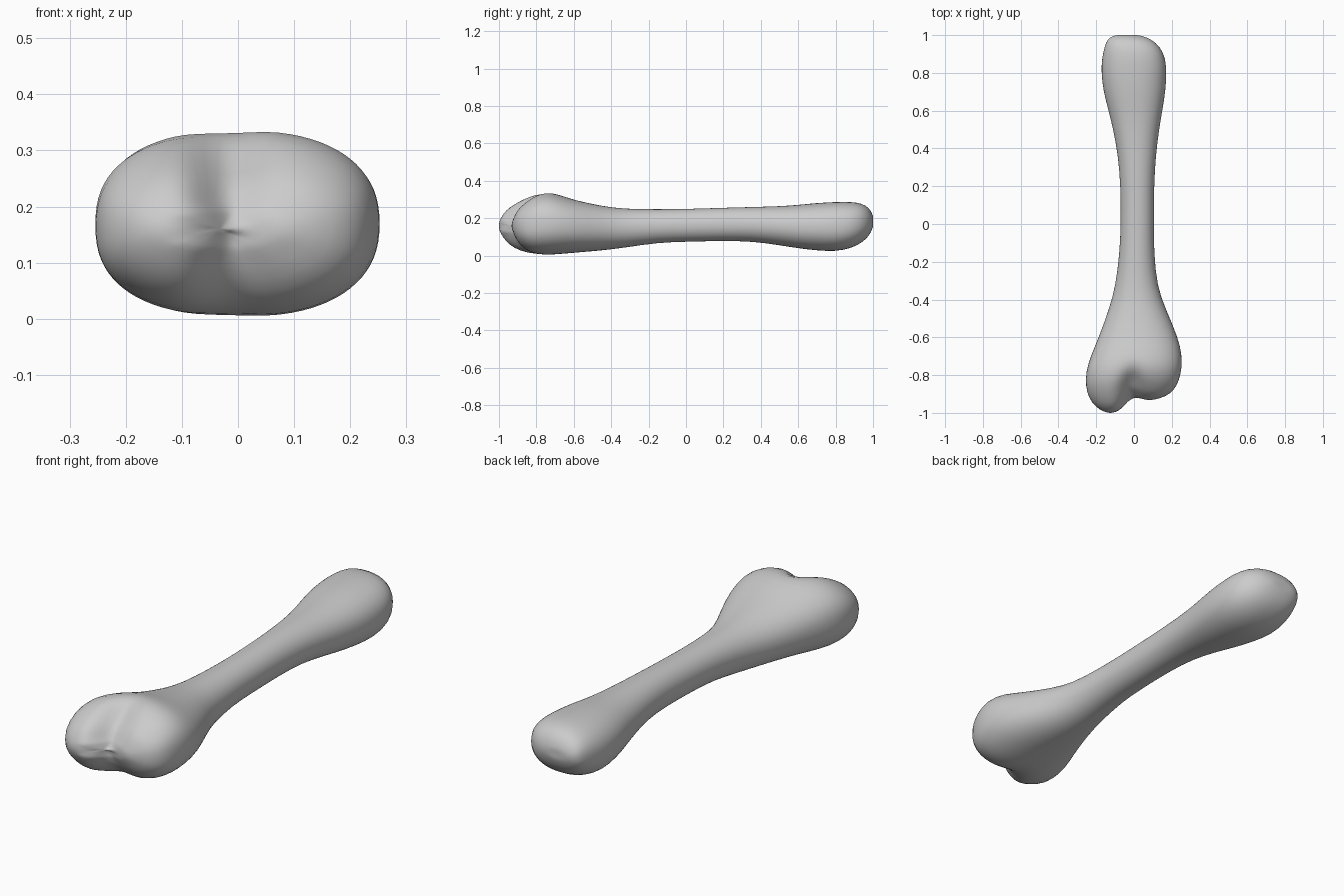
import bpy, bmesh, math

if "Cube" in bpy.data.objects:
    bpy.data.objects.remove(bpy.data.objects["Cube"])

# Cross-sections along the length: y, x_left, x_right, z_bottom, z_top, squareness
SECTIONS = [
    (-0.995, -0.165, 0.10, 0.11, 0.21, 2.2), (-0.97, -0.205, 0.17, 0.065, 0.255, 2.3),
    (-0.925, -0.24, 0.215, 0.03, 0.285, 2.4), (-0.86, -0.257, 0.24, 0.008, 0.32, 2.5),
    (-0.78, -0.255, 0.254, 0.001, 0.342, 2.4), (-0.70, -0.23, 0.254, 0.006, 0.33, 2.3),
    (-0.60, -0.187, 0.234, 0.015, 0.297, 2.2), (-0.45, -0.132, 0.168, 0.027, 0.265, 2.1),
    (-0.33, -0.098, 0.122, 0.042, 0.249, 2.1), (-0.15, -0.076, 0.106, 0.07, 0.248, 2.1),
    (0.0, -0.07, 0.105, 0.074, 0.249, 2.1), (0.2, -0.071, 0.106, 0.079, 0.256, 2.1),
    (0.36, -0.084, 0.115, 0.076, 0.26, 2.1), (0.5, -0.11, 0.133, 0.055, 0.264, 2.1),
    (0.6, -0.135, 0.15, 0.039, 0.271, 2.2), (0.7, -0.162, 0.167, 0.027, 0.282, 2.2),
    (0.8, -0.174, 0.173, 0.022, 0.287, 2.3), (0.88, -0.17, 0.167, 0.038, 0.288, 2.3),
    (0.94, -0.156, 0.138, 0.068, 0.28, 2.3), (0.98, -0.14, 0.09, 0.105, 0.255, 2.2),
    (0.997, -0.11, 0.04, 0.145, 0.22, 2.0),
]
# How far the front end is pushed back at each x: this leaves two knuckles
SETBACK = [(-0.3, 0), (-0.1, 0), (-0.06, 0.03), (-0.01, 0.095), (0.05, 0.075), (0.11, 0.055), (0.3, 0.05)]
SIDES = 40


def setback(x):
    for (x0, d0), (x1, d1) in zip(SETBACK, SETBACK[1:]):
        if x <= x1:
            t = (x - x0) / (x1 - x0)
            return d0 + (d1 - d0) * t
    return SETBACK[-1][1]


def place(x, y, z):
    if y < -0.6:
        w = min(1, (-0.6 - y) / 0.36) ** 1.5
        groove = math.exp(-((x + 0.025) / 0.045) ** 2)
        high = min(1, max(0, (z - 0.17) / 0.13))
        y += w * (setback(x) + 0.06 * groove * high)
        z += w * groove * (0.012 if z < 0.1 else -0.02 * high)
    return (x, y, z)


def ring(bm, y, xl, xr, zb, zt, n):
    verts = []
    for i in range(SIDES):
        a = 2 * math.pi * i / SIDES
        c, s = math.cos(a), math.sin(a)
        x = (xl + xr) / 2 + (xr - xl) / 2 * math.copysign(abs(c) ** (2 / n), c)
        z = (zb + zt) / 2 + (zt - zb) / 2 * math.copysign(abs(s) ** (2 / n), s)
        verts.append(bm.verts.new(place(x, y, z)))
    return verts


def shrink(sec, k, y):
    _, xl, xr, zb, zt, n = sec
    cx, cz = (xl + xr) / 2, (zb + zt) / 2
    return (y, cx + (xl - cx) * k, cx + (xr - cx) * k, cz + (zb - cz) * k, cz + (zt - cz) * k, 2)


# Bone: lofted shaft with rounded ends
first, last = SECTIONS[0], SECTIONS[-1]
sections = ([shrink(first, k, -1.003) for k in (0.25, 0.5, 0.75)] + SECTIONS
            + [shrink(last, k, 1.001) for k in (0.6, 0.25)])
bm = bmesh.new()
rings = [ring(bm, *s) for s in sections]
for a, b in zip(rings, rings[1:]):
    for i in range(SIDES):
        j = (i + 1) % SIDES
        bm.faces.new((a[i], a[j], b[j], b[i]))
for end in (rings[0], rings[-1]):
    total = [sum(v.co[k] for v in end) / SIDES for k in range(3)]
    hub = bm.verts.new(total)
    for i in range(SIDES):
        bm.faces.new((end[i], end[(i + 1) % SIDES], hub))

# Soften the knuckles and the groove
for _ in range(2):
    soft = [v for v in bm.verts if v.co.y < -0.82]
    bmesh.ops.smooth_vert(bm, verts=soft, factor=0.3, use_axis_x=False, use_axis_y=True, use_axis_z=False)
bmesh.ops.recalc_face_normals(bm, faces=bm.faces)

mesh = bpy.data.meshes.new("bone")
bm.to_mesh(mesh)
bm.free()
bone = bpy.data.objects.new("bone", mesh)
bpy.context.collection.objects.link(bone)
for p in mesh.polygons:
    p.use_smooth = True
sub = bone.modifiers.new("smooth", 'SUBSURF')
sub.levels = sub.render_levels = 1
